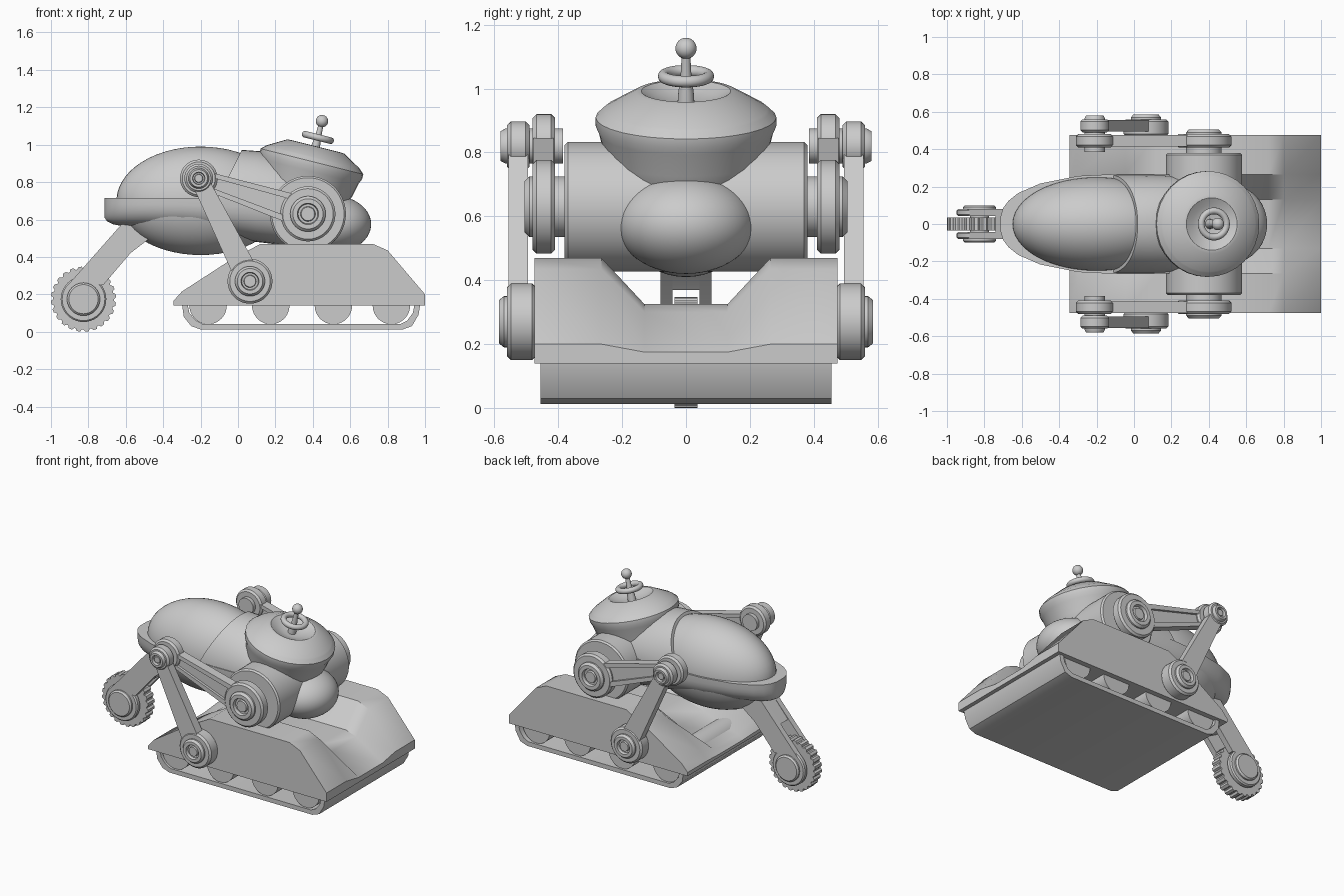
import bpy, bmesh
from math import sin, cos, pi, radians
from mathutils import Vector

if "Cube" in bpy.data.objects:
    bpy.data.objects.remove(bpy.data.objects["Cube"])


def finish(name, bm):
    bmesh.ops.remove_doubles(bm, verts=bm.verts, dist=1e-5)
    bmesh.ops.recalc_face_normals(bm, faces=bm.faces)
    me = bpy.data.meshes.new(name)
    bm.to_mesh(me)
    bm.free()
    ob = bpy.data.objects.new(name, me)
    bpy.context.collection.objects.link(ob)
    return ob


def loft(name, rings, cap=True, loop=False):
    bm = bmesh.new()
    vs = [[bm.verts.new(p) for p in r] for r in rings]
    n = len(vs[0])
    pairs = list(zip(vs, vs[1:])) + ([(vs[-1], vs[0])] if loop else [])
    for a, b in pairs:
        for i in range(n):
            j = (i + 1) % n
            bm.faces.new((a[i], a[j], b[j], b[i]))
    if cap and not loop:
        bm.faces.new(vs[0])
        bm.faces.new(vs[-1])
    return finish(name, bm)


def prism(name, pts, y0, y1):
    return loft(name, [[(x, y, z) for x, z in pts] for y in (y0, y1)])


def lathe(name, prof, origin, axis, n=40):
    """Revolve (radius, height) points about an axis."""
    q = Vector(axis).normalized().to_track_quat('Z', 'Y')
    o = Vector(origin)
    rings = [[o + q @ Vector((max(r, .002) * cos(2 * pi * i / n),
                              max(r, .002) * sin(2 * pi * i / n), h))
              for i in range(n)] for r, h in prof]
    return loft(name, rings)


def disc(name, r, h0, h1, x, z, s, bev=.012):
    """Bevelled disc along y on side s."""
    return lathe(name, [(r - bev, h0), (r, h0 + bev), (r, h1 - bev), (r - bev, h1)],
                 (x, 0, z), (0, s, 0))


def hub(name, r, h0, h1, x, z, s):
    """Pin with a recessed end and a small centre boss."""
    return lathe(name, [(r, h0), (r, h1 - .015), (r * .85, h1), (r * .6, h1),
                        (r * .55, h1 - .02), (r * .42, h1 - .02), (r * .38, h1 - .008),
                        (0, h1 - .008)], (x, 0, z), (0, s, 0))


def ellipsoid(name, c, rad):
    bm = bmesh.new()
    bmesh.ops.create_uvsphere(bm, u_segments=48, v_segments=28, radius=1)
    bmesh.ops.scale(bm, vec=rad, verts=bm.verts)
    bmesh.ops.translate(bm, vec=c, verts=bm.verts)
    return finish(name, bm)


def bar(a, b, wa, wb):
    a, b = Vector(a), Vector(b)
    d = (b - a).normalized()
    p = Vector((-d.y, d.x))
    return [a + p * wa, b + p * wb, b - p * wb, a - p * wa]


# track hull: side profiles lofted across the width, with a lowered middle
outer = [(-.345, .14), (-.345, .165), (-.30, .215), (-.045, .38), (.12, .47),
         (.72, .47), (.80, .435), (1, .2), (1, .14)]
inner = [(-.345, .14), (-.345, .16), (-.30, .18), (-.045, .27), (.12, .325),
         (.72, .325), (.80, .30), (1, .175), (1, .14)]
sections = [(-.475, outer), (-.265, outer), (-.13, inner),
            (.13, inner), (.265, outer), (.475, outer)]
loft("track_hull", [[(x, y, z) for x, z in p] for y, p in sections])

# track belt and rollers
belt_o = [(-.30, .15), (-.29, .08), (-.25, .03), (-.20, .012), (.88, .012),
          (.93, .03), (.965, .09), (.975, .15)]
belt_i = [(.945, .15), (.935, .10), (.905, .06), (.87, .042), (-.19, .042),
          (-.225, .06), (-.26, .10), (-.27, .15)]
prism("track_belt", belt_o + belt_i, -.455, .455)
for i, x in enumerate((-.16, .175, .51, .82)):
    lathe(f"track_roller_{i}", [(.1, -.44), (.1, .44)], (x, 0, .14), (0, 1, 0))


# body: lower tub and raised rear half, both lofted along x
def half(x, w, base, end, p, up):
    pts = []
    for i in range(25):
        a = pi * i / 24
        c, s = cos(a), sin(a)
        z = base + (end - base) * s ** p
        y = w * abs(c) ** p * (1 if c > 0 else -1)
        pts.append((x - (.5 * (end - z) if up else 0), y, z))
    return pts


tub = [(-.713, .04, .61), (-.70, .085, .59), (-.67, .125, .575), (-.62, .165, .565),
       (-.5, .217, .555), (-.3, .257, .54), (-.1, .267, .515), (.1, .267, .48),
       (.25, .262, .462), (.4, .24, .48), (.52, .2, .54)]
loft("body_tub", [half(x, w, .715, b, .75, False) for x, w, b in tub])
rear = [(.02, .262, .972), (.12, .265, .965), (.25, .262, .935), (.4, .25, .88),
        (.5, .22, .80)]
loft("body_rear", [half(x, w, .68, t, .95, True) for x, w, t in rear])
ellipsoid("body_dome", (-.2, 0, .70), (.45, .25, .29))
ellipsoid("rear_bulge", (.5, 0, .575), (.212, .215, .155))

# tilted turret with dish and antenna
ax = Vector((sin(radians(14)), 0, cos(radians(14))))
top = Vector((.415, 0, .99))
lathe("turret", [(.1, -.40), (.17, -.36), (.225, -.29), (.255, -.21), (.272, -.135),
                 (.283, -.11), (.283, -.082), (.262, -.062), (.255, -.056), (.158, 0),
                 (.14, .002), (.10, -.02), (.05, -.035), (0, -.035)], top, ax, 32)
lathe("antenna_rod", [(.027, -.045), (.024, 0), (.017, .05), (.013, .13)], top, ax, 20)
ellipsoid("antenna_ball", top + ax * .14, (.033, .033, .033))
q = ax.to_track_quat('Z', 'Y')
ring = []
for i in range(40):
    a = 2 * pi * i / 40
    ring.append([top + q @ Vector(((.07 + .018 * cos(b)) * cos(a),
                                   (.07 + .018 * cos(b)) * sin(a), .05 + .018 * sin(b)))
                 for b in [2 * pi * k / 14 for k in range(14)]])
loft("antenna_ring", ring, loop=True)

# shoulder drum across the body
D, E, F = (.374, .63), (-.21, .82), (.064, .27)
lathe("shoulder_drum", [(.193, -.38), (.203, -.37), (.203, .37), (.193, .38)],
      (D[0], 0, D[1]), (0, 1, 0), 56)

# linkage arms on both sides
for s, side in ((-1, "right"), (1, "left")):
    disc(f"shoulder_disc_{side}", .147, .41, .48, *D, s)
    hub(f"shoulder_hub_{side}", .095, .37, .505, *D, s)
    disc(f"elbow_disc_{side}", .1, .41, .48, *E, s)
    hub(f"elbow_pin_{side}", .055, .385, .58, *E, s)
    prism(f"upper_arm_web_{side}", bar(E, D, .04, .07), s * .43, s * .46)
    d = (Vector(D) - Vector(E)).normalized()
    p = Vector((-d.y, d.x))
    for k in (-1, 1):
        a, b = Vector(E) + p * k * .035, Vector(D) + p * k * .068
        prism(f"upper_arm_rail_{side}_{k}", bar(a, b, .012, .017), s * .415, s * .477)
    disc(f"lower_arm_top_{side}", .077, .49, .56, *E, s)
    prism(f"lower_arm_{side}", bar(E, F, .045, .068), s * .495, s * .555)
    disc(f"lower_arm_foot_{side}", .12, .47, .56, *F, s)
    hub(f"foot_pin_{side}", .08, .47, .585, *F, s)

# front leg fork
cheek = [(-.60, .60), (-.34, .60), (-.42, .54), (-.575, .42), (-.72, .25), (-.90, .26)]
block = [(-.60, .60), (-.34, .60), (-.42, .54), (-.575, .42), (-.62, .37), (-.74, .435)]
prism("leg_block", block, -.05, .05)
W = (-.826, .174)
for s, side in ((-1, "right"), (1, "left")):
    prism(f"leg_fork_{side}", cheek, s * .042, s * .08)
    disc(f"leg_fork_end_{side}", .122, .042, .08, *W, s, .008)
    disc(f"leg_wheel_cap_{side}", .088, .07, .1, *W, s, .01)

# toothed front wheel
gear = []
N = 24
for i in range(N):
    for f, r in ((0, .162), (.2, .174), (.6, .174), (.8, .162)):
        a = 2 * pi * (i + f) / N
        gear.append((W[0] + r * cos(a), W[1] + r * sin(a)))
prism("leg_wheel", gear, -.036, .036)
lathe("leg_axle", [(.05, -.08), (.05, .08)], (W[0], 0, W[1]), (0, 1, 0))

# shading
obs = list(bpy.context.collection.objects)
for o in obs:
    o.select_set(True)
bpy.context.view_layer.objects.active = obs[0]
bpy.ops.object.shade_smooth_by_angle(angle=radians(30))
